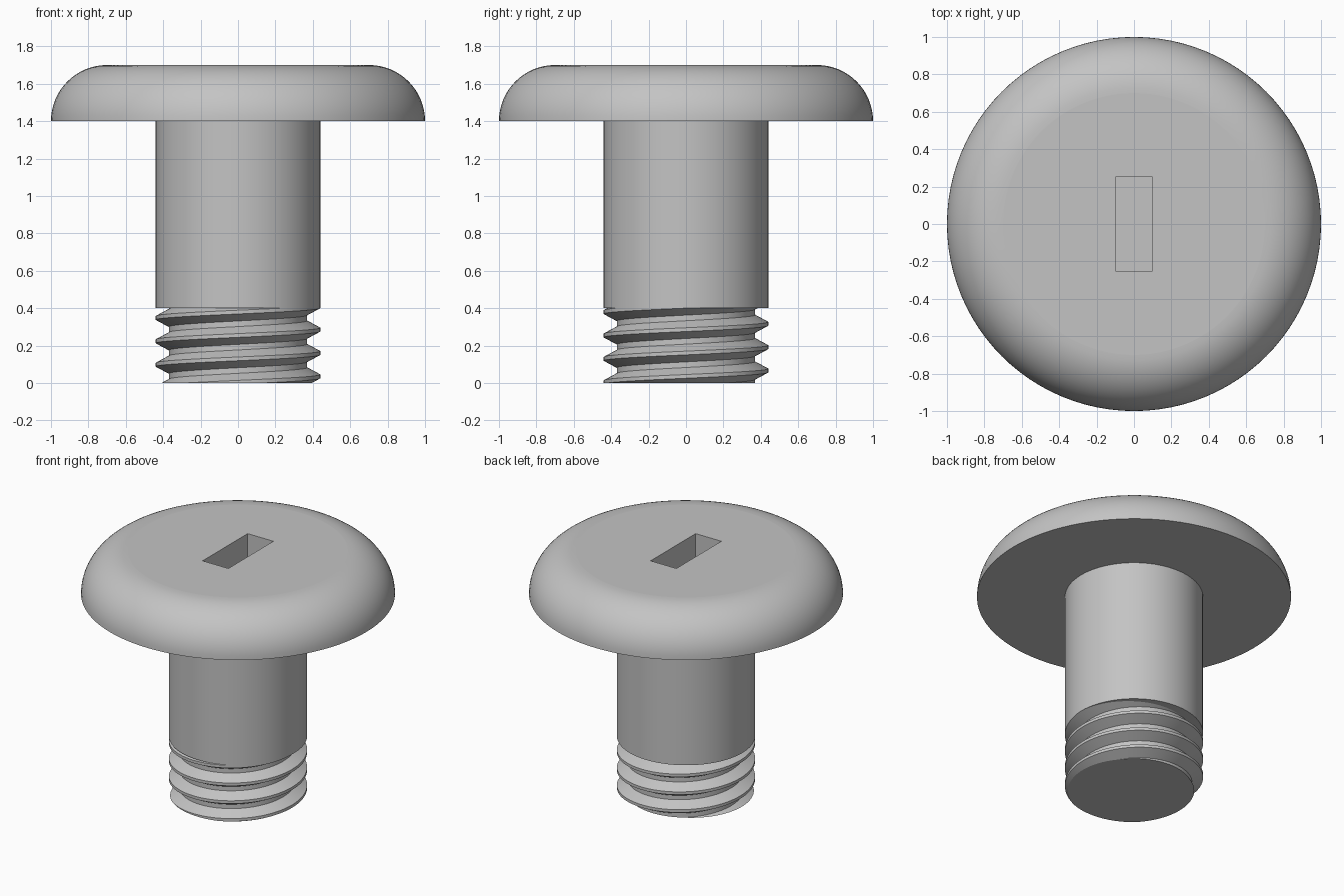
import bpy, bmesh
from math import sin, cos, pi

SEG = 96
HEAD_R, HEAD_BOTTOM, HEAD_TOP, ROUND = 1.0, 1.4, 1.7, 0.3
SHANK_R, ROOT_R, THREAD_TOP = 0.44, 0.37, 0.4
PITCH, THREAD_START = 0.125, 0.0353

if "Cube" in bpy.data.objects:
    bpy.data.objects.remove(bpy.data.objects["Cube"])

metal = bpy.data.materials.new("grey metal")
metal.use_nodes = True
grey = (0.55, 0.55, 0.55, 1)
metal.diffuse_color = grey
metal.node_tree.nodes["Principled BSDF"].inputs["Base Color"].default_value = grey


def finish(bm, name):
    bmesh.ops.recalc_face_normals(bm, faces=bm.faces[:])
    mesh = bpy.data.meshes.new(name)
    bm.to_mesh(mesh)
    bm.free()
    mesh.materials.append(metal)
    obj = bpy.data.objects.new(name, mesh)
    bpy.context.collection.objects.link(obj)
    return obj


def activate(obj):
    bpy.ops.object.select_all(action='DESELECT')
    obj.select_set(True)
    bpy.context.view_layer.objects.active = obj


def shade(obj):
    activate(obj)
    bpy.ops.object.shade_smooth_by_angle(angle=pi / 6)
    # Level faces stay flat
    for face in obj.data.polygons:
        if abs(face.normal.z) > 0.9995:
            face.use_smooth = False


def lathe(name, profile, cap_ends):
    bm = bmesh.new()
    rings = [[bm.verts.new((r * cos(2 * pi * i / SEG), r * sin(2 * pi * i / SEG), z))
              for i in range(SEG)] for r, z in profile]
    for low, high in zip(rings, rings[1:]):
        for i in range(SEG):
            k = (i + 1) % SEG
            bm.faces.new((low[i], low[k], high[k], high[i]))
    if cap_ends:
        bm.faces.new(rings[0])
        bm.faces.new(rings[-1])
    return finish(bm, name)


# Rounded head with a flat top
arc = [k / 16 * pi / 2 for k in range(17)]
head = lathe("head", [(HEAD_R - ROUND + ROUND * cos(a), HEAD_BOTTOM + ROUND * sin(a))
                      for a in arc], True)

# Driver slot cut into the head
bm = bmesh.new()
bmesh.ops.create_cube(bm, size=1)
bmesh.ops.scale(bm, vec=(0.2, 0.5, 0.5), verts=bm.verts[:])
bmesh.ops.translate(bm, vec=(0, 0, HEAD_TOP), verts=bm.verts[:])
cutter = finish(bm, "slot_cutter")
cutter.hide_render = True
activate(head)
cut = head.modifiers.new("slot", 'BOOLEAN')
cut.operation = 'DIFFERENCE'
cut.solver = 'EXACT'
cut.object = cutter
bpy.ops.object.modifier_apply(modifier=cut.name)
bpy.data.objects.remove(cutter)
shade(head)

# Plain shank, with its lower shoulder closed
shank = lathe("shank", [(0.01, THREAD_TOP), (SHANK_R, THREAD_TOP), (SHANK_R, HEAD_BOTTOM)], False)
shade(shank)

# Right-handed thread: a ridge profile swept up a helix, trimmed level at both ends
ridge = [(SHANK_R, -0.01), (SHANK_R, 0.01), (ROOT_R, 0.0475), (ROOT_R, 0.0775)]
outline = [(r, z + THREAD_START + turn * PITCH) for turn in range(-2, 4) for r, z in ridge]
bm = bmesh.new()
columns = []
for i in range(SEG + 1):
    a = 2 * pi * i / SEG
    columns.append([bm.verts.new((r * cos(a), r * sin(a), z + PITCH * i / SEG))
                    for r, z in outline])
for here, there in zip(columns, columns[1:]):
    for k in range(len(outline) - 1):
        bm.faces.new((here[k], there[k], there[k + 1], here[k + 1]))
bmesh.ops.remove_doubles(bm, verts=bm.verts[:], dist=1e-5)
for height, up in ((0, -1), (THREAD_TOP, 1)):
    bmesh.ops.bisect_plane(bm, geom=bm.verts[:] + bm.edges[:] + bm.faces[:],
                           plane_co=(0, 0, height), plane_no=(0, 0, up), clear_outer=True)
bmesh.ops.remove_doubles(bm, verts=bm.verts[:], dist=1e-5)
rim = [e for e in bm.edges if e.is_boundary and all(abs(v.co.z) < 1e-4 for v in e.verts)]
bmesh.ops.edgeloop_fill(bm, edges=rim)
shade(finish(bm, "thread"))
